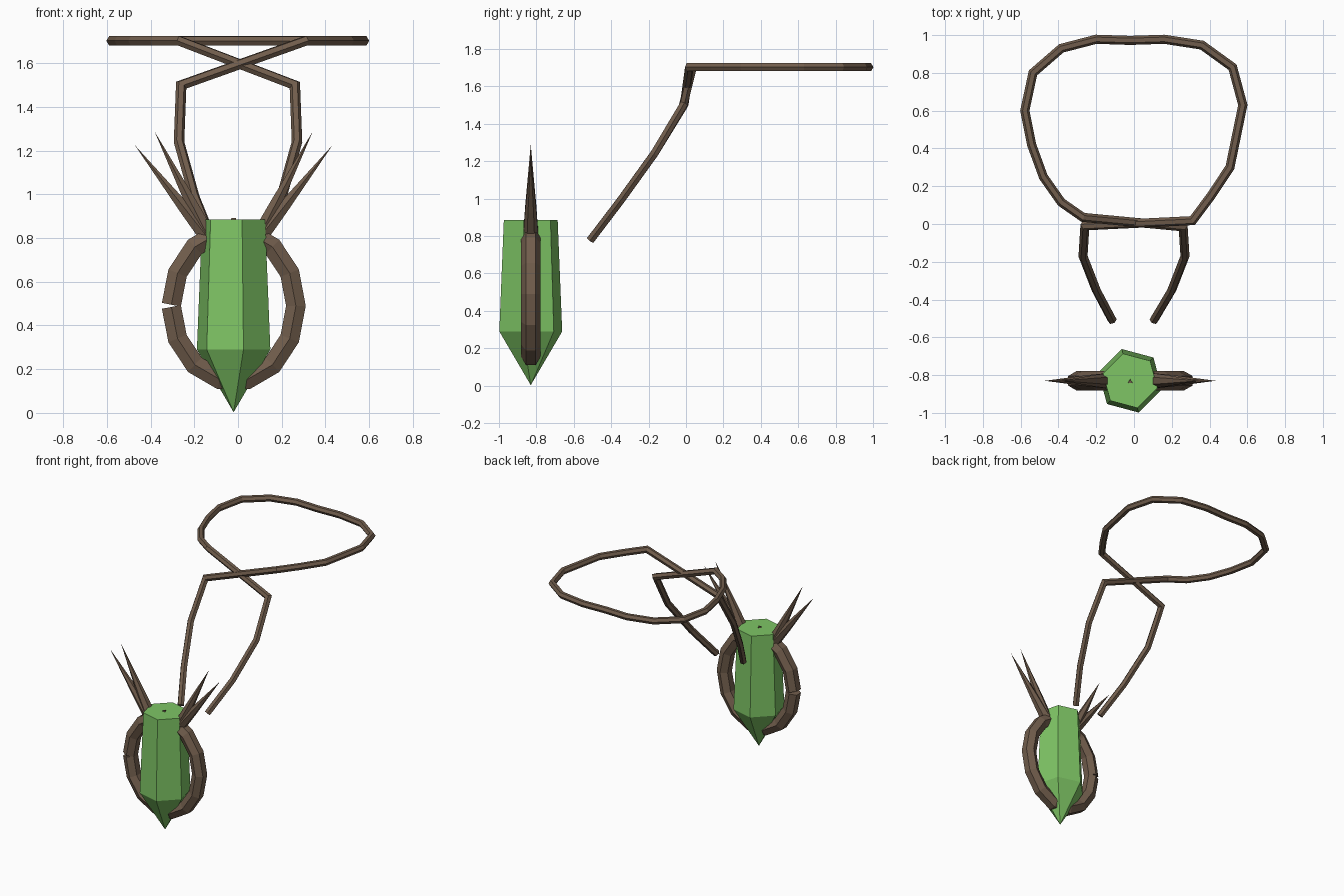
import bpy, bmesh, math
from mathutils import Vector, Quaternion

if "Cube" in bpy.data.objects:
    bpy.data.objects.remove(bpy.data.objects["Cube"])


def material(name, color):
    m = bpy.data.materials.new(name)
    m.diffuse_color = (*color, 1)
    m.use_nodes = True
    m.node_tree.nodes["Principled BSDF"].inputs["Base Color"].default_value = m.diffuse_color
    return m


BROWN = material("brown wood", (0.165, 0.11, 0.073))
GREEN = material("green crystal", (0.21, 0.56, 0.13))


def finish(name, bm, mat):
    bmesh.ops.recalc_face_normals(bm, faces=bm.faces)
    me = bpy.data.meshes.new(name)
    bm.to_mesh(me)
    bm.free()
    me.materials.append(mat)
    ob = bpy.data.objects.new(name, me)
    bpy.context.collection.objects.link(ob)
    return ob


def loft(name, rings, mat):
    """Skin a list of equal-length point rings and cap both ends."""
    bm = bmesh.new()
    vs = [[bm.verts.new(p) for p in r] for r in rings]
    n = len(rings[0])
    for a, b in zip(vs, vs[1:]):
        for i in range(n):
            j = (i + 1) % n
            bm.faces.new((a[i], a[j], b[j], b[i]))
    bm.faces.new(vs[0])
    bm.faces.new(vs[-1])
    bmesh.ops.remove_doubles(bm, verts=bm.verts, dist=0.0005)
    return finish(name, bm, mat)


def tube(name, pts, radii, up, mat, sides=6):
    """Sweep a polygon along a path with mitred corners."""
    pts = [Vector(p) for p in pts]
    dirs = [(b - a).normalized() for a, b in zip(pts, pts[1:])]
    u = Vector(up)
    u = (u - dirs[0] * u.dot(dirs[0])).normalized()
    rings = []
    for k, p in enumerate(pts):
        d = dirs[max(k - 1, 0)]
        nxt = dirs[min(k, len(dirs) - 1)]
        miter = (d + nxt).normalized()
        w = d.cross(u)
        ring = []
        for i in range(sides):
            a = 2 * math.pi * i / sides
            o = (u * math.cos(a) + w * math.sin(a)) * radii[k]
            ring.append(p + o - d * (o.dot(miter) / d.dot(miter)))
        rings.append(ring)
        u = d.rotation_difference(nxt) @ u
    return loft(name, rings, mat)


CX, CY = -0.02, -0.83

# Crystal: tapered hexagonal prism with a pointed bottom
def hexagon(r, z):
    return [(CX + r * math.cos(math.radians(60 * i - 15)),
             CY + r * math.sin(math.radians(60 * i - 15)), z) for i in range(6)]

loft("crystal", [hexagon(0.0001, 0.003), hexagon(0.174, 0.29), hexagon(0.149, 0.885)], GREEN)

# Wooden ring holding the crystal, with a small seam on the left
ring = []
for i in range(15):
    a = math.pi + 2 * math.pi * i / 14
    a += 0.015 if i == 0 else (-0.015 if i == 14 else 0)
    ring.append((CX + 0.285 * math.cos(a), CY, 0.49 + 0.345 * math.sin(a)))
tube("setting_ring", ring, [0.051] * 15, (0, 1, 0), BROWN)

# Thorns: two on each side of the crystal
for s, side in ((-1, "left"), (1, "right")):
    for n, (x, z) in enumerate(((0.452, 1.225), (0.362, 1.288))):
        tip = Vector((CX + s * x, CY, z))
        base = Vector((CX + s * 0.105, CY, 0.785))
        tube(f"thorn_{side}_{n + 1}", [base, base.lerp(tip, 0.35), tip],
             [0.042, 0.03, 0.0001], (0, 1, 0), BROWN)

# Peg tip peeking through the crystal top
tube("peg_tip", [(CX, CY - 0.005, 0.85), (CX, CY - 0.005, 0.892)],
     [0.025, 0.012], (0, 1, 0), BROWN, 3)

# Neck cord: one path that crosses itself and makes a flat loop behind
H = 1.703
cord = [(0.105, -0.51, 0.78), (0.2, -0.35, 0.99), (0.27, -0.17, 1.24), (0.26, -0.015, 1.5),
        (-0.27, 0.035, H)]
loop = [(-0.385, 0.115), (-0.48, 0.25), (-0.542, 0.42), (-0.578, 0.6), (-0.535, 0.8),
        (-0.385, 0.93), (-0.2, 0.978), (-0.02, 0.972), (0.16, 0.978), (0.36, 0.947),
        (0.522, 0.83), (0.576, 0.63), (0.508, 0.3), (0.405, 0.145)]
cord += [(x, y, H) for x, y in loop]
cord += [(0.31, 0.018, H), (-0.26, -0.01, 1.5), (-0.27, -0.17, 1.24),
         (-0.2, -0.35, 0.99), (-0.115, -0.51, 0.78)]
tube("neck_cord", cord, [0.024] * len(cord), (1, 0, 0), BROWN)
